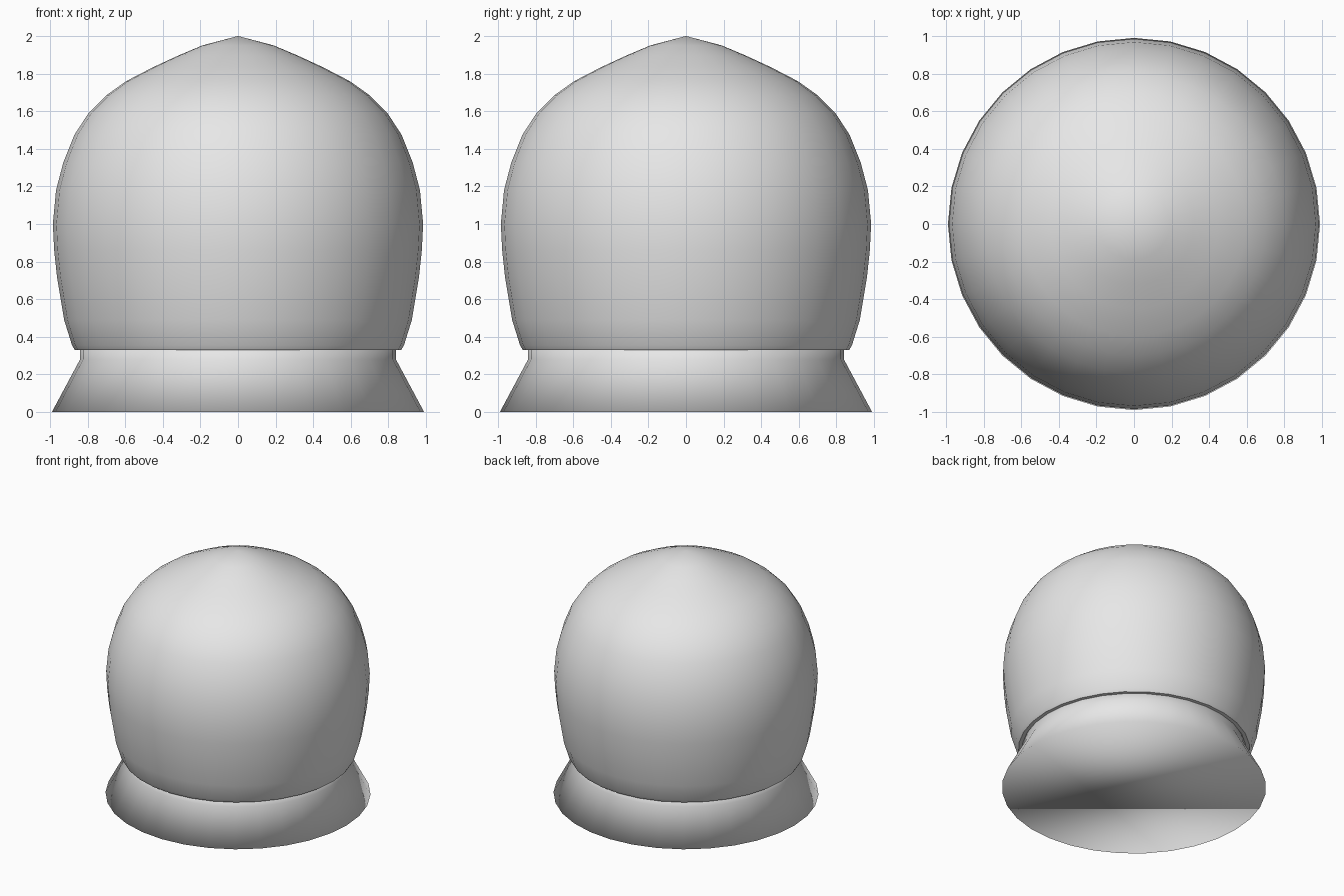
import bpy, bmesh, math

if "Cube" in bpy.data.objects:
    bpy.data.objects.remove(bpy.data.objects["Cube"])

SIDES = 32

grey = bpy.data.materials.new("light_grey")
grey.diffuse_color = (0.8, 0.8, 0.8, 1)
grey.use_nodes = True
grey.node_tree.nodes["Principled BSDF"].inputs["Base Color"].default_value = grey.diffuse_color


def lathe(name, profile, cap_first=False, cap_last=False):
    """Turn a (radius, height) profile round the z axis; radius 0 makes a pole."""
    bm = bmesh.new()
    rings = []
    for r, z in profile:
        if r == 0:
            rings.append([bm.verts.new((0, 0, z))] * SIDES)
        else:
            rings.append([bm.verts.new((r * math.cos(math.tau * i / SIDES),
                                        r * math.sin(math.tau * i / SIDES), z))
                          for i in range(SIDES)])
    for low, high in zip(rings, rings[1:]):
        for i in range(SIDES):
            j = (i + 1) % SIDES
            corners = list(dict.fromkeys((low[i], low[j], high[j], high[i])))
            bm.faces.new(corners)
    if cap_first:
        bm.faces.new(rings[0][::-1])
    if cap_last:
        bm.faces.new(rings[-1])
    bmesh.ops.recalc_face_normals(bm, faces=bm.faces[:])
    for f in bm.faces:
        f.smooth = True
    mesh = bpy.data.meshes.new(name)
    bm.to_mesh(mesh)
    bm.free()
    mesh.materials.append(grey)
    obj = bpy.data.objects.new(name, mesh)
    bpy.context.collection.objects.link(obj)
    return obj


# Flared foot with a short neck; smooth all over, flat closed underside
lathe("flared_base", [(0.99, 0), (0.84, 0.28), (0.84, 0.36)],
      cap_first=True, cap_last=True)

# Bulbous dome with a slightly pointed top, small overhanging rim at the bottom
dome = lathe("dome", [
    (0.868, 0.33), (0.883, 0.355), (0.925, 0.49), (0.963, 0.72),
    (0.978, 0.86), (0.985, 1.00), (0.968, 1.18), (0.93, 1.325),
    (0.87, 1.475), (0.795, 1.59), (0.70, 1.685), (0.595, 1.76),
    (0.45, 1.835), (0.32, 1.895), (0.19, 1.95), (0, 2.0)],
    cap_first=True)

bpy.ops.object.select_all(action='DESELECT')
dome.select_set(True)
bpy.context.view_layer.objects.active = dome
bpy.ops.object.shade_smooth_by_angle(angle=math.radians(45))
